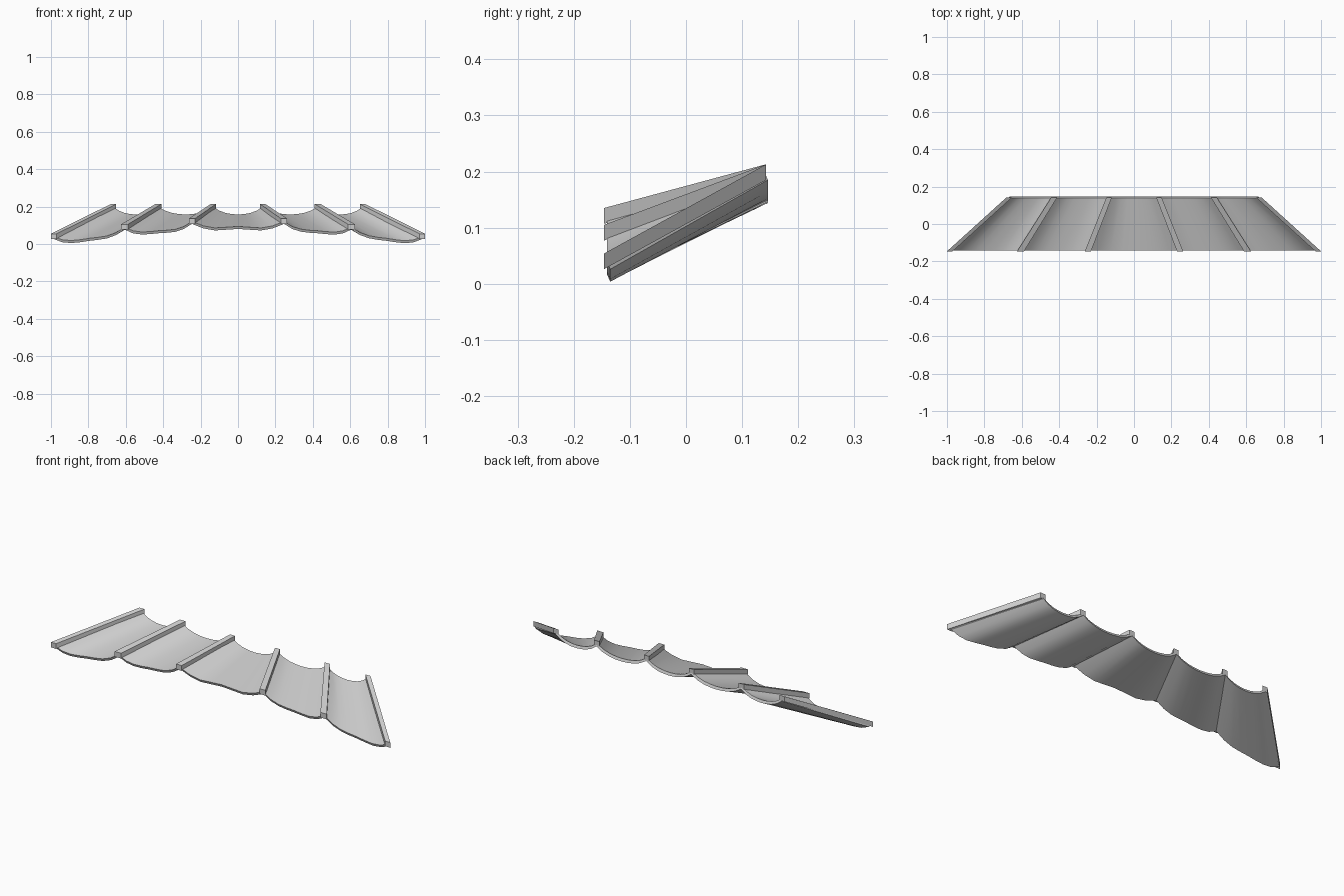
import bpy, bmesh

if "Cube" in bpy.data.objects:
    bpy.data.objects.remove(bpy.data.objects["Cube"])

# rib stations, outside to middle: front x0, x1, back x0, x1, front bottom z
RIBS = [(0.970, 1.000, 0.651, 0.681, 0.026),
        (0.588, 0.625, 0.410, 0.442, 0.077),
        (0.230, 0.263, 0.118, 0.147, 0.107)]
BACK_Z, RIB_H = 0.185, 0.028
FRONT_SAG = [0, 0.024, 0.034, 0.036, 0.035, 0.036, 0.035, 0.024, 0]
MID_SAG = [0, 0.024, 0.035, 0.031, 0.027, 0.031, 0.035, 0.024, 0]
BACK_SAG = [0, 0.021, 0.033, 0.039, 0.041, 0.039, 0.033, 0.021, 0]


def make(name, verts, faces, smooth=False):
    bm = bmesh.new()
    vs = [bm.verts.new(v) for v in verts]
    for f in faces:
        bm.faces.new([vs[i] for i in f])
    bmesh.ops.recalc_face_normals(bm, faces=bm.faces)
    me = bpy.data.meshes.new(name)
    bm.to_mesh(me)
    bm.free()
    ob = bpy.data.objects.new(name, me)
    bpy.context.collection.objects.link(ob)
    if smooth:
        bpy.context.view_layer.objects.active = ob
        ob.select_set(True)
        bpy.ops.object.shade_smooth_by_angle(angle=0.6)
        ob.select_set(False)


def loft(name, front, back, smooth=False):
    # solid between two matching end outlines
    n = len(front)
    sides = [(i, (i + 1) % n, n + (i + 1) % n, n + i) for i in range(n)]
    half = n // 2
    caps = [(o + i, o + i + 1, o + n - 2 - i, o + n - 1 - i)
            for o in (0, n) for i in range(half - 1)]
    make(name, front + back, sides + caps, smooth)


def section(a, b, y, sag):
    # sagging cloth outline: lower edge, then upper edge reversed
    n = len(sag) - 1
    low = [(a[0] + (b[0] - a[0]) * i / n, y,
            a[1] + (b[1] - a[1]) * i / n - s) for i, s in enumerate(sag)]
    return low + [(x, y - 0.006, z + 0.0135) for x, y, z in reversed(low)]


# sloping ribs, sheared so the ends stay vertical
stations = []
for side in (-1, 1):
    for i, (f0, f1, b0, b1, fz) in enumerate(RIBS):
        def end(x0, x1, y, z):
            return [(side * x0, y, z), (side * x1, y, z),
                    (side * x1, y, z + RIB_H), (side * x0, y, z + RIB_H)]
        loft(f"rib_{'left' if side < 0 else 'right'}_{i + 1}",
             end(f0, f1, -0.146, fz), end(b0, b1, 0.143, BACK_Z))
        stations.append((side * (f0 + f1) / 2, side * (b0 + b1) / 2, fz))
stations.sort()

# canopy panels hung between neighbouring ribs
for k, (p, q) in enumerate(zip(stations, stations[1:])):
    sag = MID_SAG if k == 2 else FRONT_SAG
    loft(f"canopy_panel_{k + 1}",
         section((p[0], p[2]), (q[0], q[2]), -0.135, sag),
         section((p[1], BACK_Z), (q[1], BACK_Z), 0.146, BACK_SAG), True)
